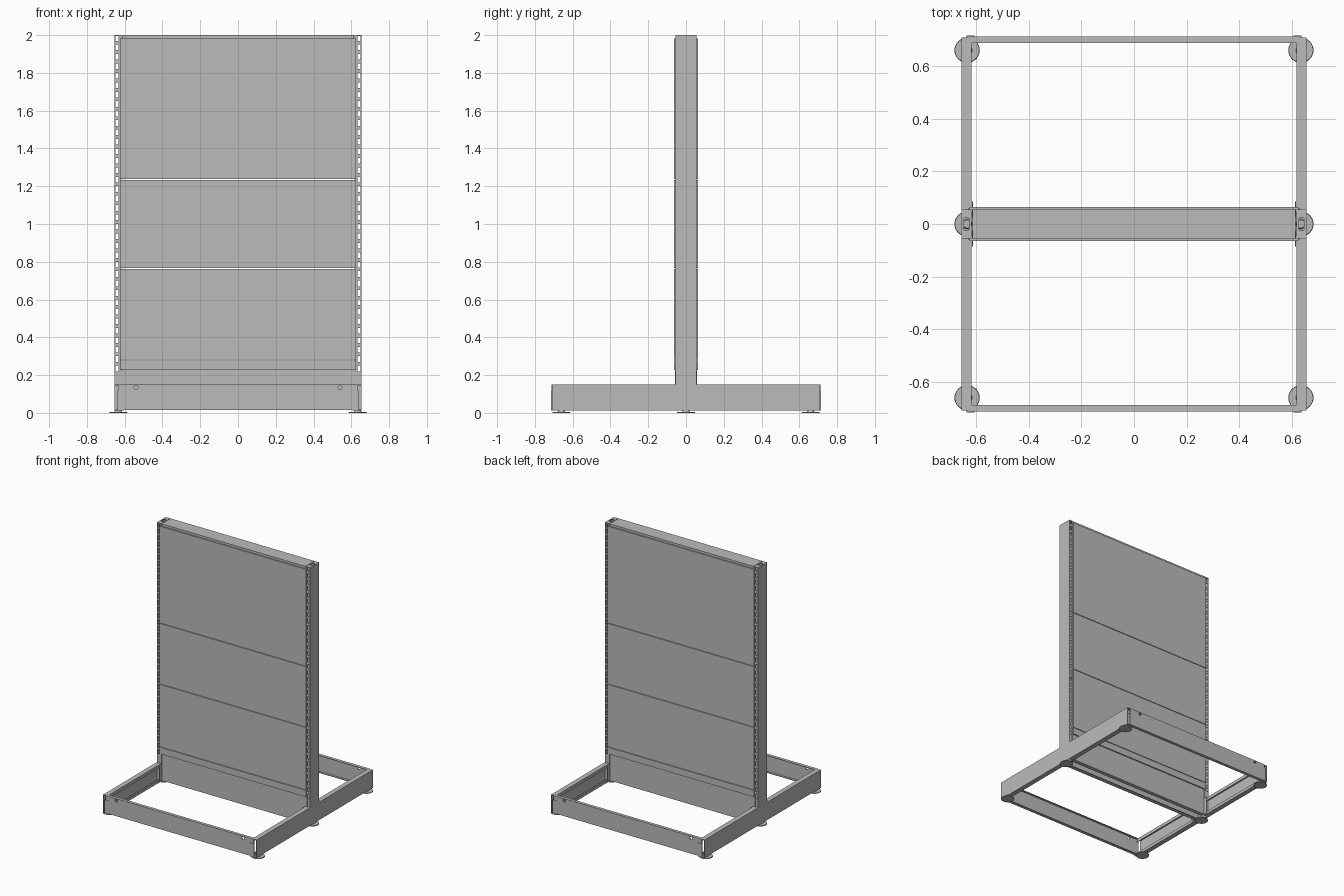
import bpy, bmesh
from mathutils import Matrix

if "Cube" in bpy.data.objects:
    bpy.data.objects.remove(bpy.data.objects["Cube"], do_unlink=True)

steel = bpy.data.materials.new("painted_steel_grey")
steel.use_nodes = True
GREY = (0.5, 0.5, 0.5, 1)
steel.diffuse_color = GREY
steel.node_tree.nodes["Principled BSDF"].inputs["Base Color"].default_value = GREY

T = 0.004          # sheet thickness
WEB = 0.655        # outer face of uprights and legs
INNER = 0.617      # inner edge of uprights and legs
HALF = 0.055       # half depth of the uprights


def finish(name, bm):
    mesh = bpy.data.meshes.new(name)
    bmesh.ops.recalc_face_normals(bm, faces=bm.faces)
    bm.to_mesh(mesh)
    bm.free()
    mesh.materials.append(steel)
    obj = bpy.data.objects.new(name, mesh)
    bpy.context.collection.objects.link(obj)
    return obj


def add_box(bm, x, y, z):
    """Box from (low, high) ranges on each axis."""
    size = [abs(r[1] - r[0]) for r in (x, y, z)]
    mid = [(r[0] + r[1]) / 2 for r in (x, y, z)]
    bmesh.ops.create_cube(bm, size=1, matrix=Matrix.Translation(mid) @ Matrix.Diagonal((*size, 1)))


def boxes(name, *ranges):
    bm = bmesh.new()
    for r in ranges:
        add_box(bm, *r)
    return finish(name, bm)


def mirror(obj, x=False, y=False):
    m = obj.modifiers.new("mirror", "MIRROR")
    m.use_axis = (x, y, False)
    return obj


def cylinder(bm, r1, r2, depth, matrix):
    bmesh.ops.create_cone(bm, cap_ends=True, segments=32, radius1=r1, radius2=r2,
                          depth=depth, matrix=matrix)


# Upright posts: outer web and the plain feet of the slotted faces
mirror(boxes("upright_web", ((WEB - T, WEB), (-HALF, HALF), (0.012, 2))), x=True)
mirror(boxes("upright_foot_plate", ((INNER, WEB), (HALF - T, HALF), (0.012, 0.2))), x=True, y=True)

# Slotted faces: one ladder cell repeated up the post
PITCH = 0.05
cell = boxes("upright_slotted_face",
             ((INNER, 0.632), (HALF - T, HALF), (0.2, 0.2 + PITCH)),
             ((0.648, WEB), (HALF - T, HALF), (0.2, 0.2 + PITCH)),
             ((0.632, 0.648), (HALF - T, HALF), (0.2, 0.2 + PITCH * 0.4)))
rows = cell.modifiers.new("rows", "ARRAY")
rows.count = 36
rows.use_relative_offset = False
rows.use_constant_offset = True
rows.constant_offset_displace = (0, 0, PITCH)
mirror(cell, x=True, y=True)

# Post caps with an oblong opening
mirror(boxes("upright_cap",
             ((INNER, 0.627), (-HALF, HALF), (2 - T, 2)),
             ((0.645, WEB), (-HALF, HALF), (2 - T, 2)),
             ((0.627, 0.645), (0.022, HALF), (2 - T, 2)),
             ((0.627, 0.645), (-HALF, -0.022), (2 - T, 2))), x=True)

# Back panels on both faces, with narrow seams
GAP = 0.002
for name, low, high in (("lower_panel", 0.225, 0.28), ("middle_panel", 0.28, 0.765),
                        ("high_panel", 0.765, 1.235), ("top_panel", 1.235, 1.985)):
    mirror(boxes(name, ((-0.625, 0.625), (HALF, 0.064), (low + GAP, high - GAP))), y=True)

# Recessed kick panel with bottom return lip
mirror(boxes("kick_panel",
             ((-0.615, 0.615), (HALF - T, HALF), (0.02, 0.235)),
             ((-0.615, 0.615), (0.025, HALF - T), (0.02, 0.02 + T))), y=True)

# Cover closing the top between the posts
boxes("top_cover", ((-0.613, 0.613), (-HALF, HALF), (2 - T, 2)),
      ((-0.613, 0.613), (HALF - T, HALF), (1.97, 2 - T)),
      ((-0.613, 0.613), (-HALF, T - HALF), (1.97, 2 - T)))

# Base legs: lipped channels open towards the middle
LEG = (HALF, 0.708)
mirror(boxes("base_leg",
             ((WEB - T, WEB), LEG, (0.012, 0.15)),
             ((INNER, WEB - T), LEG, (0.15 - T, 0.15)),
             ((INNER, WEB - T), LEG, (0.012, 0.012 + T)),
             ((INNER, INNER + T), LEG, (0.125, 0.15 - T)),
             ((INNER, INNER + T), LEG, (0.012 + T, 0.035))), x=True, y=True)

# Hook plates that hang the legs on the posts
mirror(boxes("leg_hook_plate",
             ((0.612, 0.616), (HALF, 0.085), (0.02, 0.15)),
             ((0.612, 0.63), (HALF, HALF + T), (0.02, 0.225))), x=True, y=True)

# Corner tabs on the leg ends
mirror(boxes("corner_tab", ((0.605, 0.637), (0.708, 0.716), (0.012, 0.118))), x=True, y=True)

# Skirts: folded sheet with round holes near the ends
SPAN = (-0.632, 0.632)
skirt = boxes("skirt",
              (SPAN, (0.708 - T, 0.712), (0.015, 0.15)),
              (SPAN, (0.688, 0.708 - T), (0.15 - T, 0.15)),
              (SPAN, (0.688, 0.708 - T), (0.015, 0.015 + T)))
bm = bmesh.new()
for x in (-0.54, 0.54):
    cylinder(bm, 0.011, 0.011, 0.1, Matrix.Translation((x, 0.7, 0.134)) @ Matrix.Rotation(1.5708, 4, "X"))
cutter = finish("skirt_hole_cutter", bm)
cutter.hide_render = True
cutter.hide_viewport = True
cut = skirt.modifiers.new("holes", "BOOLEAN")
cut.operation = "DIFFERENCE"
cut.solver = "EXACT"
cut.object = cutter
mirror(skirt, y=True)

# Levelling feet: flat discs with a short stem
for label, y in (("front", -0.66), ("centre", 0), ("back", 0.66)):
    for side, x in (("right", -0.634), ("left", 0.634)):
        bm = bmesh.new()
        cylinder(bm, 0.048, 0.046, 0.006, Matrix.Translation((x, y, 0.003)))
        cylinder(bm, 0.02, 0.015, 0.016, Matrix.Translation((x, y, 0.012)))
        finish(f"{label}_{side}_foot", bm)
